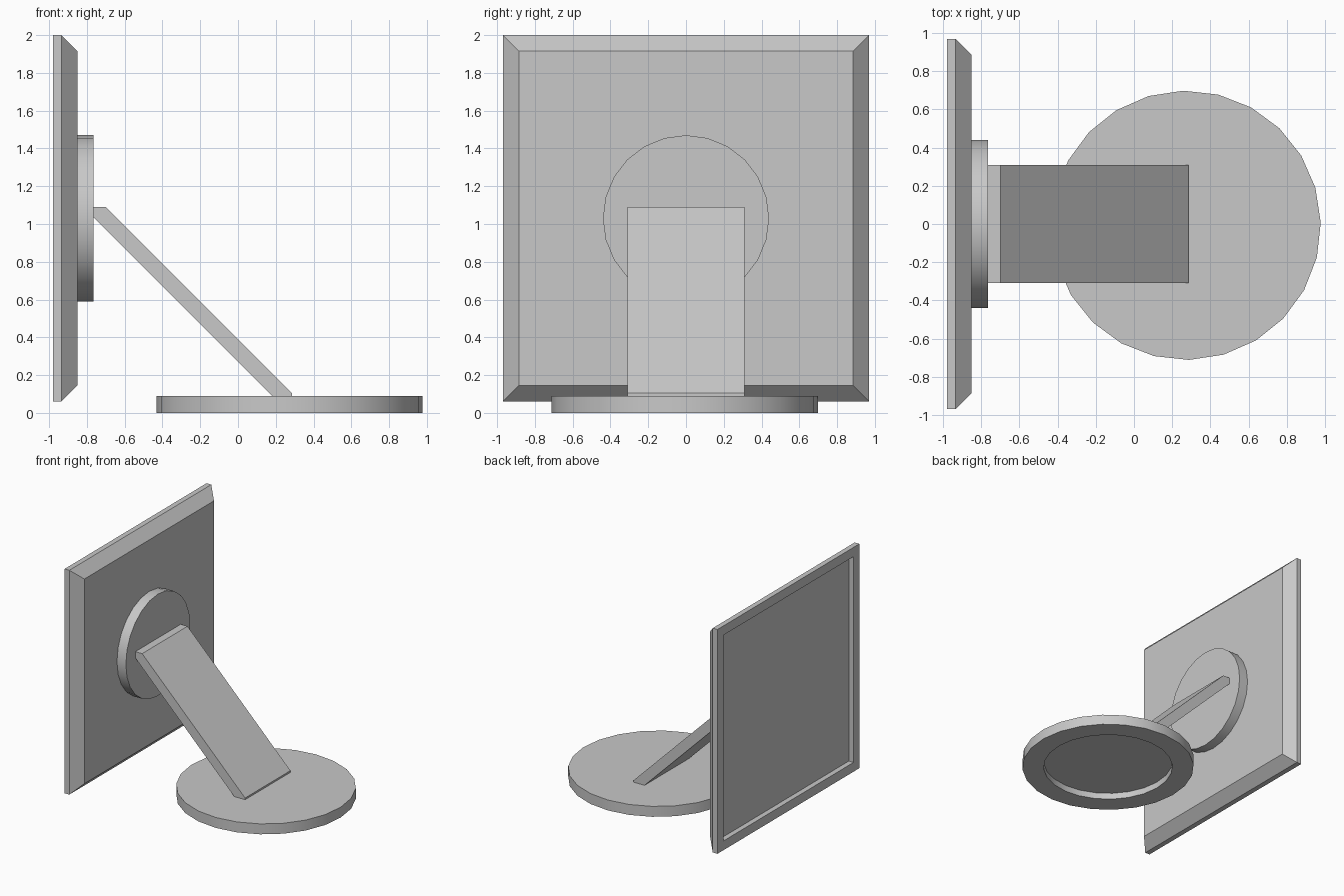
import bpy, bmesh, math

if "Cube" in bpy.data.objects:
    bpy.data.objects.remove(bpy.data.objects["Cube"])

grey = bpy.data.materials.new("light_grey")
grey.diffuse_color = (0.58, 0.58, 0.58, 1)
grey.use_nodes = True
grey.node_tree.nodes["Principled BSDF"].inputs["Base Color"].default_value = grey.diffuse_color


def finish(name, bm, smooth=False):
    bmesh.ops.recalc_face_normals(bm, faces=bm.faces)
    mesh = bpy.data.meshes.new(name)
    bm.to_mesh(mesh)
    bm.free()
    mesh.materials.append(grey)
    obj = bpy.data.objects.new(name, mesh)
    bpy.context.collection.objects.link(obj)
    if smooth:
        bpy.ops.object.select_all(action='DESELECT')
        obj.select_set(True)
        bpy.context.view_layer.objects.active = obj
        bpy.ops.object.shade_smooth_by_angle(angle=math.radians(30))
    return obj


def turned(name, profile, sides, place, start=0.0, smooth=False):
    """Capped solid with rings (distance along axis, radius)."""
    bm = bmesh.new()
    rings = []
    for d, r in profile:
        angles = [math.radians(start) + 2 * math.pi * i / sides for i in range(sides)]
        rings.append([bm.verts.new(place(d, r * math.cos(a), r * math.sin(a)))
                      for a in angles])
    for a, b in zip(rings, rings[1:]):
        for i in range(sides):
            j = (i + 1) % sides
            bm.faces.new((a[i], a[j], b[j], b[i]))
    bm.faces.new(rings[0])
    bm.faces.new(rings[-1])
    return finish(name, bm, smooth)


def along_x(d, u, v):
    return (d, u, 1.03 + v)


def base_up(d, u, v):
    return (0.273 + u, -0.007 + v, d)


# Square display: recessed glass, flat rim, chamfered back
rings = [(-0.935, 0.89), (-0.98, 0.89), (-0.98, 0.97), (-0.935, 0.97), (-0.85, 0.885)]
turned("display_panel", [(d, h * math.sqrt(2)) for d, h in rings], 4, along_x, start=45)

# Round mounting plate on the back of the display
turned("mount_disc", [(-0.85, 0.44), (-0.765, 0.44)], 24, along_x, smooth=True)

# Round foot with a hollow underside
turned("base_disc", [(0.055, 0.53), (0, 0.53), (0, 0.705), (0.09, 0.705)],
       24, base_up, start=1.2, smooth=True)

# Slanted arm: side profile extruded across the width
outline = [(-0.765, 1.035), (-0.765, 1.09), (-0.70, 1.09),
           (0.285, 0.105), (0.285, 0.09), (0.18, 0.09)]
bm = bmesh.new()
face = bm.faces.new([bm.verts.new((x, -0.31, z)) for x, z in outline])
ext = bmesh.ops.extrude_face_region(bm, geom=[face])
bmesh.ops.translate(bm, vec=(0, 0.62, 0),
                    verts=[g for g in ext["geom"] if isinstance(g, bmesh.types.BMVert)])
finish("support_arm", bm)
